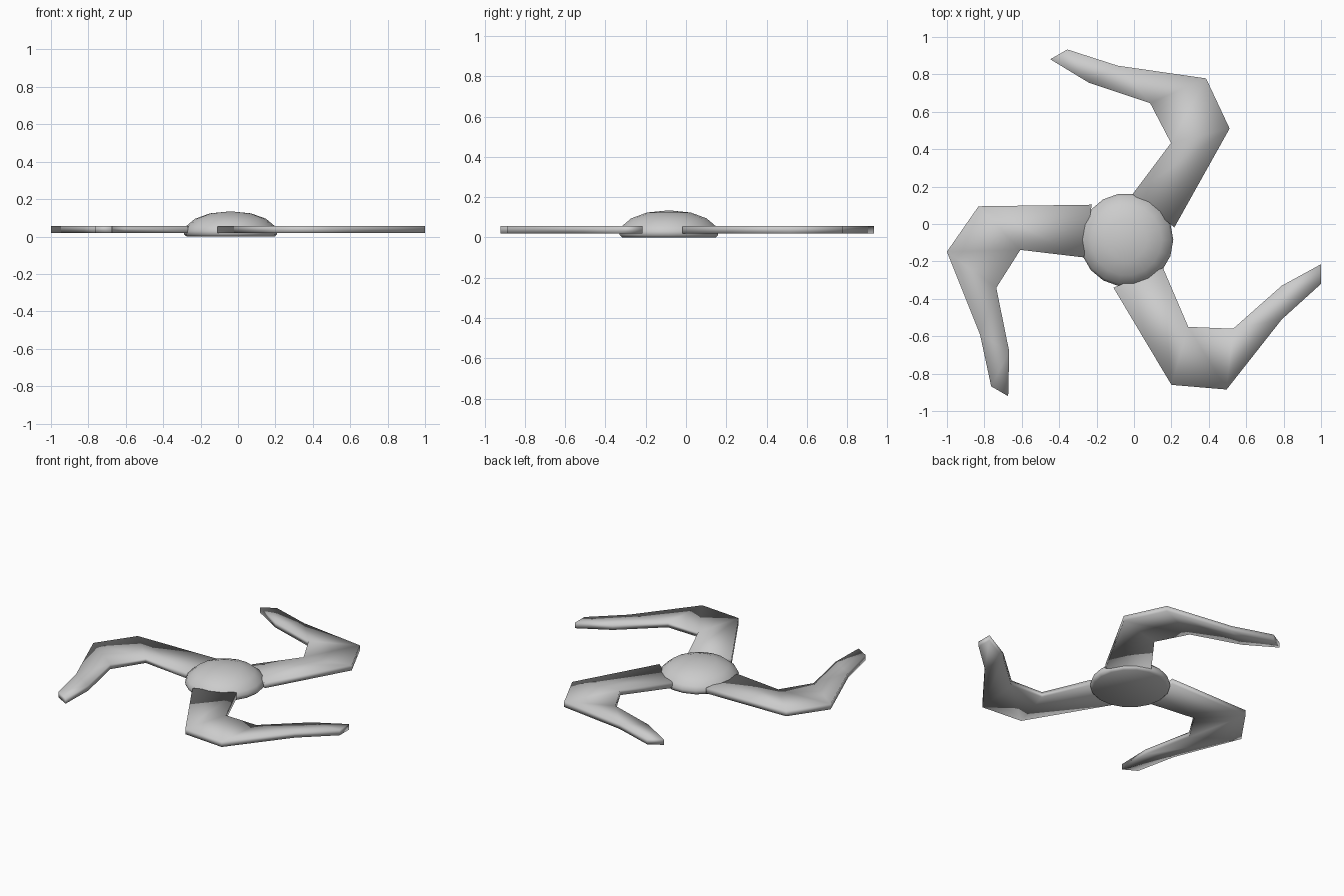
import bpy, bmesh, math

if "Cube" in bpy.data.objects:
    bpy.data.objects.remove(bpy.data.objects["Cube"])

CX, CY = -0.04, -0.085      # hub centre


def finish(bm, name):
    bmesh.ops.recalc_face_normals(bm, faces=bm.faces)
    mesh = bpy.data.meshes.new(name)
    bm.to_mesh(mesh)
    bm.free()
    obj = bpy.data.objects.new(name, mesh)
    bpy.context.collection.objects.link(obj)
    mesh.shade_smooth()
    return obj


# Domed hub: lathed profile (radius, z) with a flat underside
def make_hub(profile, top, sides=18):
    bm = bmesh.new()
    rings = []
    for r, z in profile:
        rings.append([bm.verts.new((CX + r * math.cos(2 * math.pi * i / sides),
                                    CY + r * math.sin(2 * math.pi * i / sides), z))
                      for i in range(sides)])
    for a, b in zip(rings, rings[1:]):
        for i in range(sides):
            j = (i + 1) % sides
            bm.faces.new((a[i], a[j], b[j], b[i]))
    bm.faces.new(rings[0])
    tip = bm.verts.new((CX, CY, top))
    for i in range(sides):
        bm.faces.new((rings[-1][i], rings[-1][(i + 1) % sides], tip))
    hub = finish(bm, "hub")
    bpy.context.view_layer.objects.active = hub
    hub.select_set(True)
    bpy.ops.object.shade_smooth_by_angle(angle=math.radians(50))
    hub.select_set(False)


make_hub([(0.235, 0.0), (0.248, 0.012), (0.25, 0.03), (0.238, 0.055),
          (0.19, 0.095), (0.11, 0.124)], 0.135)

# Bent arm: pairs of outer and inner edge points, from hub to tip
ARM = [((-0.11, -0.34), (0.155, -0.235)),
       ((0.20, -0.86), (0.29, -0.55)),
       ((0.495, -0.885), (0.53, -0.56)),
       ((0.79, -0.51), (0.79, -0.33)),
       ((1.0, -0.32), (1.0, -0.215))]


def make_arm(name, angle, z0=0.02, z1=0.057):
    c, s = math.cos(angle), math.sin(angle)

    def point(p, z):
        x, y = p[0] - CX, p[1] - CY
        return (CX + c * x - s * y, CY + s * x + c * y, z)

    bm = bmesh.new()
    sections = [[bm.verts.new(point(p, z)) for p, z in
                 ((o, z0), (n, z0), (n, z1), (o, z1))] for o, n in ARM]
    for a, b in zip(sections, sections[1:]):
        for i in range(4):
            j = (i + 1) % 4
            bm.faces.new((a[i], a[j], b[j], b[i]))
    bm.faces.new(sections[0])
    bm.faces.new(sections[-1])
    finish(bm, name)


for k, side in enumerate(("front", "back", "left")):
    make_arm(side + "_arm", k * 2 * math.pi / 3)
